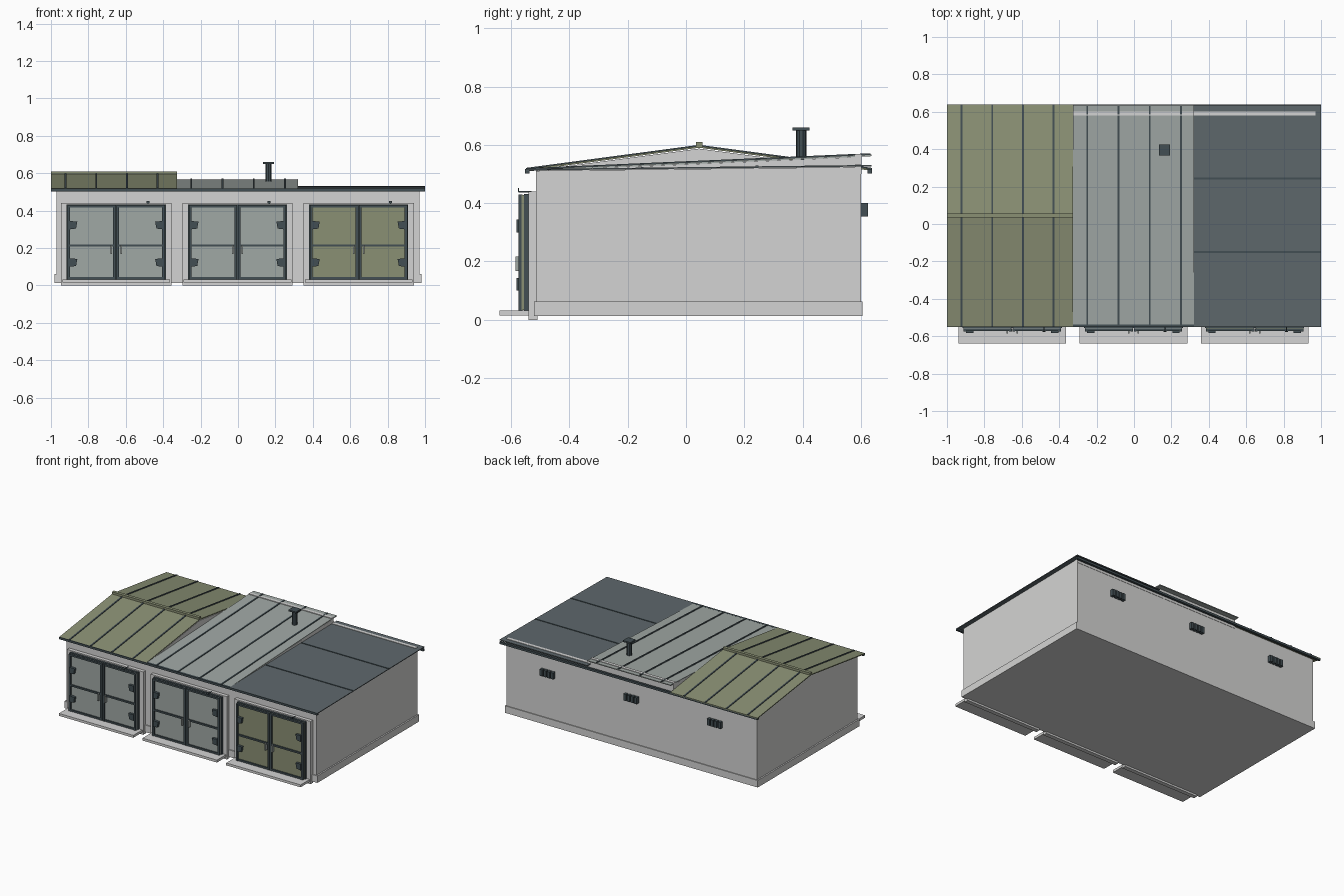
import bpy, bmesh, math

if "Cube" in bpy.data.objects:
    bpy.data.objects.remove(bpy.data.objects["Cube"])


def material(name, r, g, b):
    lin = [((c / 255 + 0.055) / 1.055) ** 2.4 for c in (r, g, b)]
    m = bpy.data.materials.new(name)
    m.diffuse_color = (*lin, 1)
    m.use_nodes = True
    m.node_tree.nodes["Principled BSDF"].inputs["Base Color"].default_value = m.diffuse_color
    return m


WALL = material("pale wall", 212, 212, 211)
PANEL = material("grey green panel", 160, 168, 165)
OLIVE = material("olive paint", 138, 144, 116)
SLATE = material("slate roof", 94, 104, 108)
DARK = material("dark trim", 66, 78, 83)


def finish(name, bm, mat):
    bmesh.ops.recalc_face_normals(bm, faces=bm.faces)
    me = bpy.data.meshes.new(name)
    bm.to_mesh(me)
    bm.free()
    me.materials.append(mat)
    ob = bpy.data.objects.new(name, me)
    bpy.context.collection.objects.link(ob)
    return ob


def extrude_x(name, profile, x0, x1, mat):
    """Extrude a (y, z) profile from x0 to x1."""
    bm = bmesh.new()
    f = bm.faces.new([bm.verts.new((x0, y, z)) for y, z in profile])
    ext = bmesh.ops.extrude_face_region(bm, geom=[f])
    vs = [v for v in ext["geom"] if isinstance(v, bmesh.types.BMVert)]
    bmesh.ops.translate(bm, verts=vs, vec=(x1 - x0, 0, 0))
    return finish(name, bm, mat)


def box(name, x0, x1, y0, y1, z0, z1, mat):
    return extrude_x(name, [(y0, z0), (y1, z0), (y1, z1), (y0, z1)], x0, x1, mat)


def slab(name, a, b, t, x0, x1, mat):
    """Sloping sheet whose top runs from a to b in the (y, z) plane."""
    return extrude_x(name, [a, b, (b[0], b[1] - t), (a[0], a[1] - t)], x0, x1, mat)


# Walls and plinth
box("walls", -0.97, 0.97, -0.515, 0.6, 0.013, 0.5, WALL)
box("plinth", -0.98, 0.98, -0.522, 0.606, 0.013, 0.062, WALL)

# Upper walls under each roof
extrude_x("left_gable", [(-0.515, 0.5), (0.6, 0.5), (0.6, 0.513), (0.045, 0.587), (-0.515, 0.513)],
          -0.97, -0.325, WALL)
extrude_x("middle_upper_wall", [(-0.515, 0.5), (0.6, 0.5), (0.6, 0.559), (-0.515, 0.511)],
          -0.325, 0.32, WALL)
extrude_x("right_upper_wall", [(-0.515, 0.5), (0.6, 0.5), (0.6, 0.524), (-0.515, 0.511)],
          0.32, 0.97, WALL)
box("rear_parapet_middle", -0.325, 0.32, 0.58, 0.602, 0.5, 0.569, WALL)
box("rear_parapet_right", 0.32, 0.97, 0.58, 0.602, 0.5, 0.533, WALL)

# Left roof: gable with standing seams and ridge cap
EAVES = {"front": (-0.548, 0.517), "rear": (0.638, 0.517)}
RIDGE = (0.045, 0.596)
for side, e in EAVES.items():
    slab(f"left_roof_{side}", e, RIDGE, 0.006, -1, -0.325, OLIVE)
    for i in range(4):
        x = -0.922 + i * 0.164
        slab(f"left_seam_{side}_{i}", (e[0], e[1] + 0.004), (RIDGE[0], RIDGE[1] + 0.004),
             0.007, x - 0.005, x + 0.005, DARK)
box("ridge_cap", -1, -0.325, 0.034, 0.056, 0.592, 0.61, OLIVE)

# Middle roof: single slope with seams
slab("middle_roof", (-0.548, 0.516), (0.636, 0.567), 0.006, -0.325, 0.32, PANEL)
for i in range(4):
    x = -0.25 + i * 0.167
    slab(f"middle_seam_{i}", (-0.548, 0.52), (0.632, 0.571), 0.007, x - 0.005, x + 0.005, DARK)

# Right roof: nearly flat with cross seams
slab("right_roof", (-0.548, 0.517), (0.636, 0.531), 0.005, 0.32, 1, SLATE)
for i, y in enumerate((-0.15, 0.243)):
    z = 0.517 + (y + 0.548) * 0.0118
    box(f"right_seam_{i}", 0.32, 0.998, y - 0.005, y + 0.005, z - 0.004, z + 0.003, DARK)

# Gutters
box("front_gutter", -1, 1, -0.552, -0.536, 0.502, 0.517, DARK)
box("rear_gutter", -1, 1, 0.622, 0.638, 0.502, 0.517, DARK)

# Chimney
bm = bmesh.new()
bmesh.ops.create_cone(bm, cap_ends=True, segments=10, radius1=0.018, radius2=0.018, depth=0.11)
bmesh.ops.translate(bm, verts=bm.verts, vec=(0.163, 0.395, 0.6))
finish("chimney_pipe", bm, DARK)
box("chimney_cap", 0.134, 0.192, 0.366, 0.424, 0.65, 0.66, DARK)


# Garage bays
def bay(n, cx, paint):
    # surround and doorstep
    for s in (-1, 1):
        a, b = sorted((cx + s * 0.262, cx + s * 0.295))
        box(f"surround_post_{n}_{s}", a, b, -0.54, -0.51, 0.004, 0.44, WALL)
    box(f"surround_head_{n}", cx - 0.262, cx + 0.262, -0.54, -0.51, 0.425, 0.44, WALL)
    box(f"doorstep_{n}", cx - 0.288, cx + 0.288, -0.64, -0.515, 0.015, 0.032, WALL)
    box(f"surround_sill_{n}", cx - 0.295, cx + 0.295, -0.54, -0.51, 0, 0.02, WALL)
    # dark door frame with painted leaves in front
    box(f"door_frame_{n}", cx - 0.265, cx + 0.265, -0.555, -0.515, 0.03, 0.432, DARK)
    for s in (-1, 1):
        a, b = sorted((cx + s * 0.006, cx + s * 0.26))
        box(f"door_leaf_{n}_{s}", a, b, -0.564, -0.553, 0.033, 0.428, paint)
        # raised rails around each leaf
        for k, u in enumerate((0.009, 0.253)):
            c = cx + s * u
            box(f"stile_{n}_{s}_{k}", c - 0.007, c + 0.007, -0.574, -0.56, 0.032, 0.43, DARK)
        for k, z in enumerate((0.038, 0.213, 0.424)):
            box(f"rail_{n}_{s}_{k}", a, b, -0.572, -0.56, z - 0.006, z + 0.006, DARK)
        # tapered hinge plates
        for k, z in enumerate((0.122, 0.322)):
            bm = bmesh.new()
            pts = [(0.247, -0.022), (0.215, -0.018), (0.208, 0.02), (0.247, 0.022)]
            f = bm.faces.new([bm.verts.new((cx + s * u, -0.582, z + w)) for u, w in pts])
            ext = bmesh.ops.extrude_face_region(bm, geom=[f])
            bmesh.ops.translate(bm, vec=(0, 0.02, 0),
                                verts=[v for v in ext["geom"] if isinstance(v, bmesh.types.BMVert)])
            finish(f"hinge_{n}_{s}_{k}", bm, DARK)
        # handles
        c = cx + s * 0.026
        box(f"handle_{n}_{s}", c - 0.004, c + 0.004, -0.585, -0.563, 0.168, 0.217, PANEL)
    # small catch above the door
    box(f"catch_{n}", cx + 0.162, cx + 0.178, -0.577, -0.573, 0.438, 0.452, DARK)
    box(f"catch_arm_{n}", cx + 0.167, cx + 0.173, -0.575, -0.53, 0.436, 0.442, DARK)
    # louvred rear vent
    box(f"vent_back_{n}", cx - 0.052, cx + 0.052, 0.595, 0.612, 0.36, 0.395, DARK)
    for k in range(4):
        x = cx - 0.042 + k * 0.028
        box(f"vent_slat_{n}_{k}", x - 0.01, x + 0.01, 0.6, 0.624, 0.355, 0.4, DARK)


for n, (cx, paint) in enumerate(((-0.651, PANEL), (-0.003, PANEL), (0.645, OLIVE))):
    bay(n, cx, paint)
